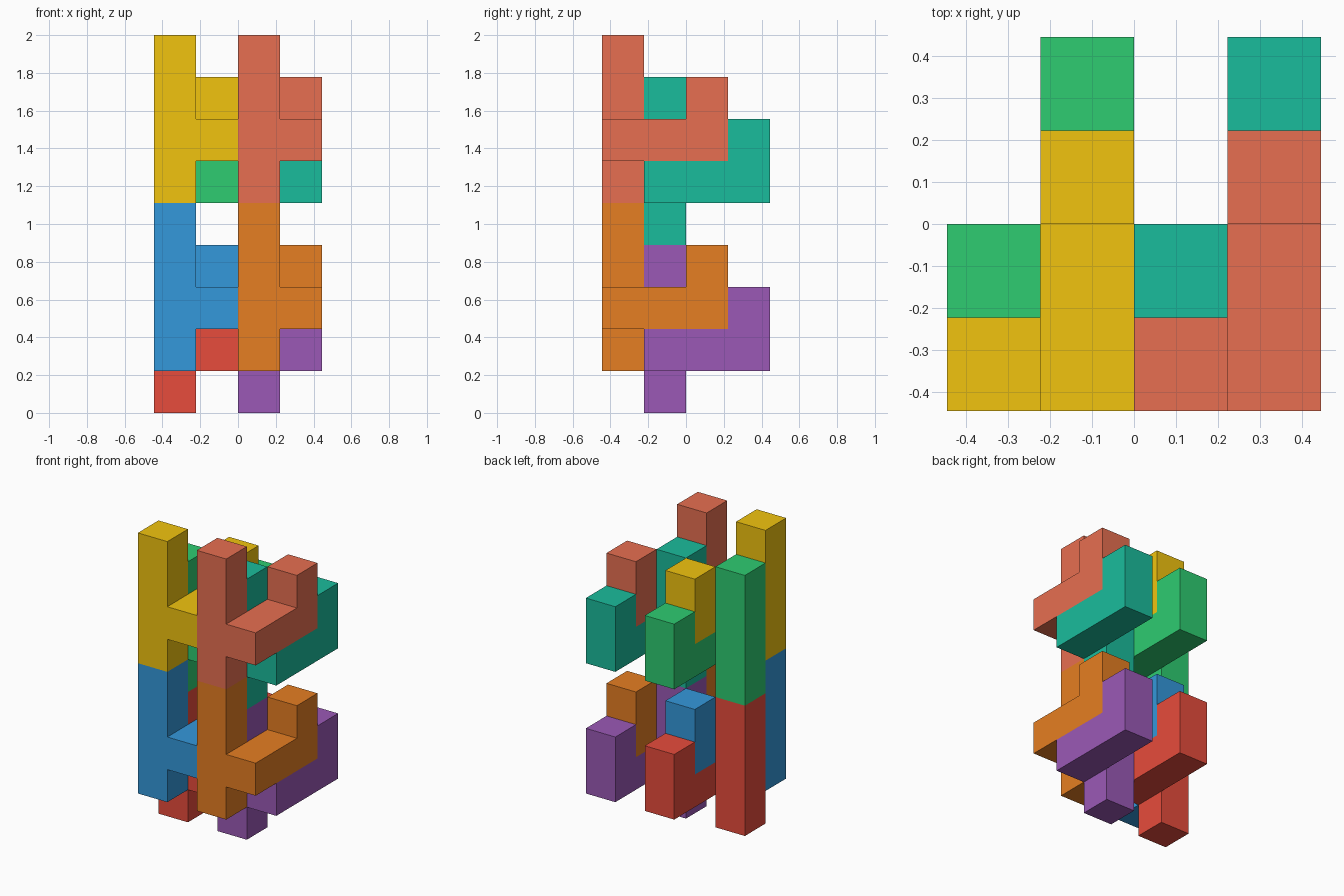
import bpy, bmesh
from mathutils import Color, Vector

if "Cube" in bpy.data.objects:
    bpy.data.objects.remove(bpy.data.objects["Cube"])

U = 2 / 9  # edge of one unit cube
# Every piece is the same polycube: a four-high post with a hooked arm
CELLS = [(0, 0, 0), (0, 0, 1), (0, 0, 2), (0, 0, 3),
         (1, 0, 1), (1, 1, 1), (1, 2, 1), (1, 2, 2)]


def material(name, rgb):
    """Material from an 8-bit sRGB colour."""
    mat = bpy.data.materials.new(name)
    linear = Color([c / 255 for c in rgb]).from_srgb_to_scene_linear()
    mat.diffuse_color = (*linear, 1)
    mat.use_nodes = True
    mat.node_tree.nodes["Principled BSDF"].inputs["Base Color"].default_value = mat.diffuse_color
    return mat


def piece_mesh(name):
    """Outer skin of the polycube, with coplanar squares merged."""
    bm = bmesh.new()
    for cell in CELLS:
        for axis in range(3):
            for side in (-1, 1):
                step = [0, 0, 0]
                step[axis] = side
                if tuple(c + s for c, s in zip(cell, step)) in CELLS:
                    continue
                corners = []
                for a, b in ((0, 0), (1, 0), (1, 1), (0, 1)):
                    p = Vector(cell)
                    p[axis] += side > 0
                    p[(axis + 1) % 3] += a
                    p[(axis + 2) % 3] += b
                    corners.append(bm.verts.new(p * U))
                bm.faces.new(corners if side > 0 else corners[::-1])
    bmesh.ops.remove_doubles(bm, verts=bm.verts, dist=1e-4)
    bmesh.ops.dissolve_limit(bm, angle_limit=0.01, verts=bm.verts, edges=bm.edges)
    bmesh.ops.recalc_face_normals(bm, faces=bm.faces)
    mesh = bpy.data.meshes.new(name)
    bm.to_mesh(mesh)
    bm.free()
    return mesh


# Colour, then the grid cell of the foot of each post
PIECES = [
    ("red", (231, 76, 60), (0, 1, 0)),
    ("blue", (52, 152, 219), (0, 0, 1)),
    ("purple", (155, 89, 182), (2, 1, 0)),
    ("orange", (230, 126, 34), (2, 0, 1)),
    ("green", (46, 204, 113), (0, 1, 4)),
    ("yellow", (241, 196, 15), (0, 0, 5)),
    ("teal", (26, 188, 156), (2, 1, 4)),
    ("coral", (231, 111, 81), (2, 0, 5)),
]

for colour, rgb, (x, y, z) in PIECES:
    mesh = piece_mesh(colour + "_piece")
    mesh.materials.append(material(colour, rgb))
    obj = bpy.data.objects.new(colour + "_piece", mesh)
    obj.location = ((x - 2) * U, (y - 2) * U, z * U)
    bpy.context.collection.objects.link(obj)
